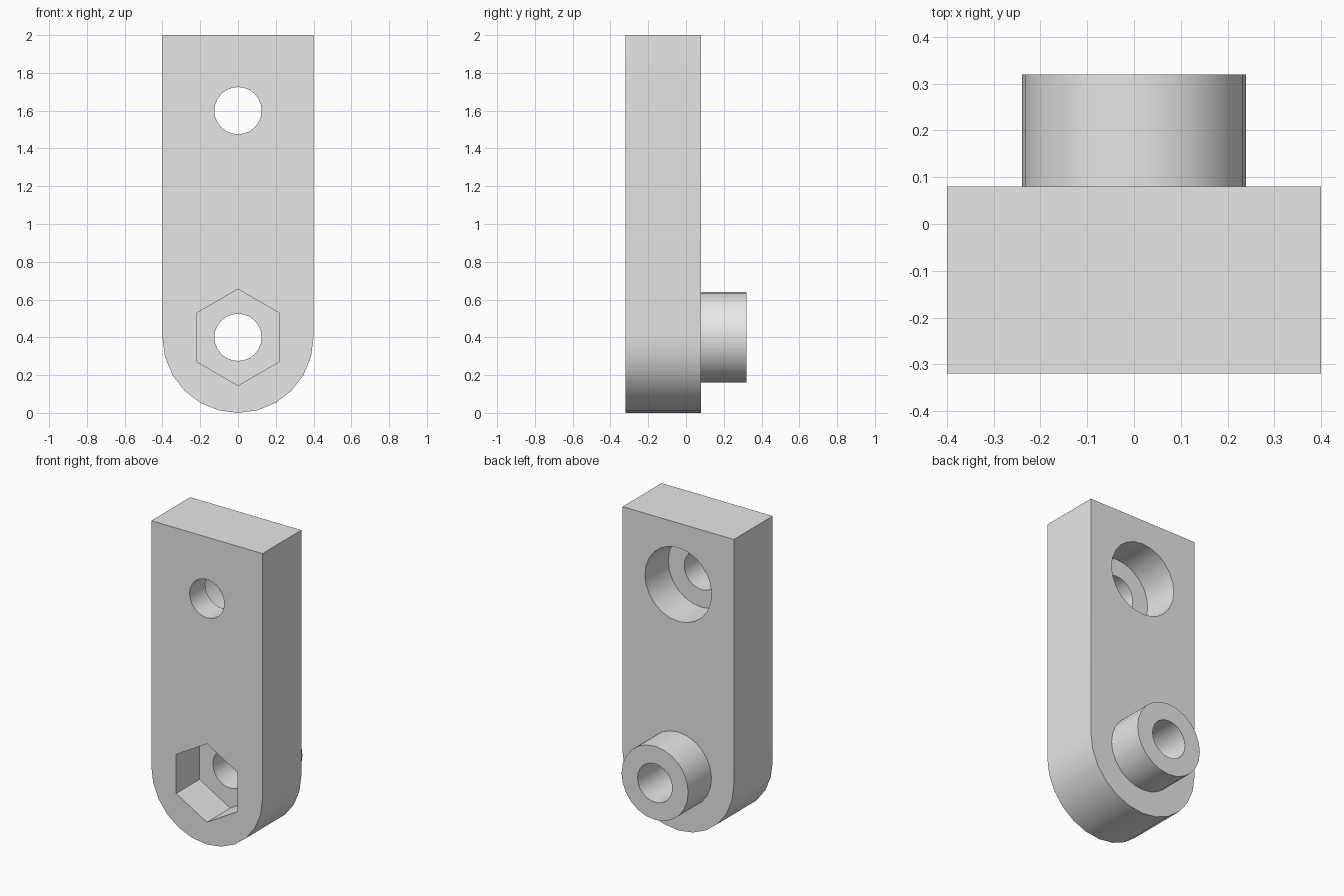
import bpy
import bmesh
from math import pi, sin, cos
from mathutils import Matrix

cube = bpy.data.objects.get("Cube")
if cube:
    bpy.data.objects.remove(cube, do_unlink=True)

FRONT, BACK, END = -0.32, 0.08, 0.32   # plate front, plate back, boss end
LOW, HIGH = 0.4, 1.6                   # heights of the two hole axes
SIDES = 24

grey = bpy.data.materials.new("light_grey")
grey.use_nodes = True
grey.diffuse_color = (0.8, 0.8, 0.8, 1)
grey.node_tree.nodes["Principled BSDF"].inputs["Base Color"].default_value = (0.8, 0.8, 0.8, 1)


def prism(name, profile, y0, y1):
    """Extrude an x-z outline from y0 to y1."""
    bm = bmesh.new()
    face = bm.faces.new([bm.verts.new((x, y0, z)) for x, z in profile])
    ext = bmesh.ops.extrude_face_region(bm, geom=[face])
    moved = [v for v in ext["geom"] if isinstance(v, bmesh.types.BMVert)]
    bmesh.ops.translate(bm, verts=moved, vec=(0, y1 - y0, 0))
    bmesh.ops.recalc_face_normals(bm, faces=bm.faces)
    mesh = bpy.data.meshes.new(name)
    bm.to_mesh(mesh)
    bm.free()
    mesh.materials.append(grey)
    obj = bpy.data.objects.new(name, mesh)
    bpy.context.collection.objects.link(obj)
    return obj


def ring(radius, z, sides=SIDES):
    """Regular polygon outline with a vertex at the top."""
    return [(radius * sin(2 * pi * i / sides), z + radius * cos(2 * pi * i / sides))
            for i in range(sides)]


def combine(target, tool, operation):
    """Apply a boolean and discard the tool."""
    tool.hide_render = True
    mod = target.modifiers.new(tool.name, "BOOLEAN")
    mod.operation = operation
    mod.solver = "EXACT"
    mod.object = tool
    bpy.context.view_layer.objects.active = target
    bpy.ops.object.modifier_apply(modifier=mod.name)
    bpy.data.objects.remove(tool, do_unlink=True)


# Plate with a square top and a round bottom
arc = [(0.4 * cos(pi * i / 12), LOW - 0.4 * sin(pi * i / 12)) for i in range(13)]
plate = prism("bracket_plate", [(-0.4, 2), (0.4, 2)] + arc, FRONT, BACK)

# Round boss on the back
combine(plate, prism("boss", ring(0.24, LOW), 0, END), "UNION")

# Hexagonal nut recess in front, round counterbore behind, two through holes
combine(plate, prism("nut_recess", ring(0.255, LOW, 6), FRONT - 0.1, FRONT + 0.24), "DIFFERENCE")
combine(plate, prism("counterbore", ring(0.24, HIGH), BACK - 0.24, BACK + 0.1), "DIFFERENCE")
for name, z in (("lower_hole", LOW), ("upper_hole", HIGH)):
    combine(plate, prism(name, ring(0.125, z), FRONT - 0.1, END + 0.1), "DIFFERENCE")

# Smooth the round walls, keep the edges sharp
bpy.ops.object.select_all(action="DESELECT")
plate.select_set(True)
bpy.context.view_layer.objects.active = plate
bpy.ops.object.shade_smooth_by_angle(angle=pi / 6)
